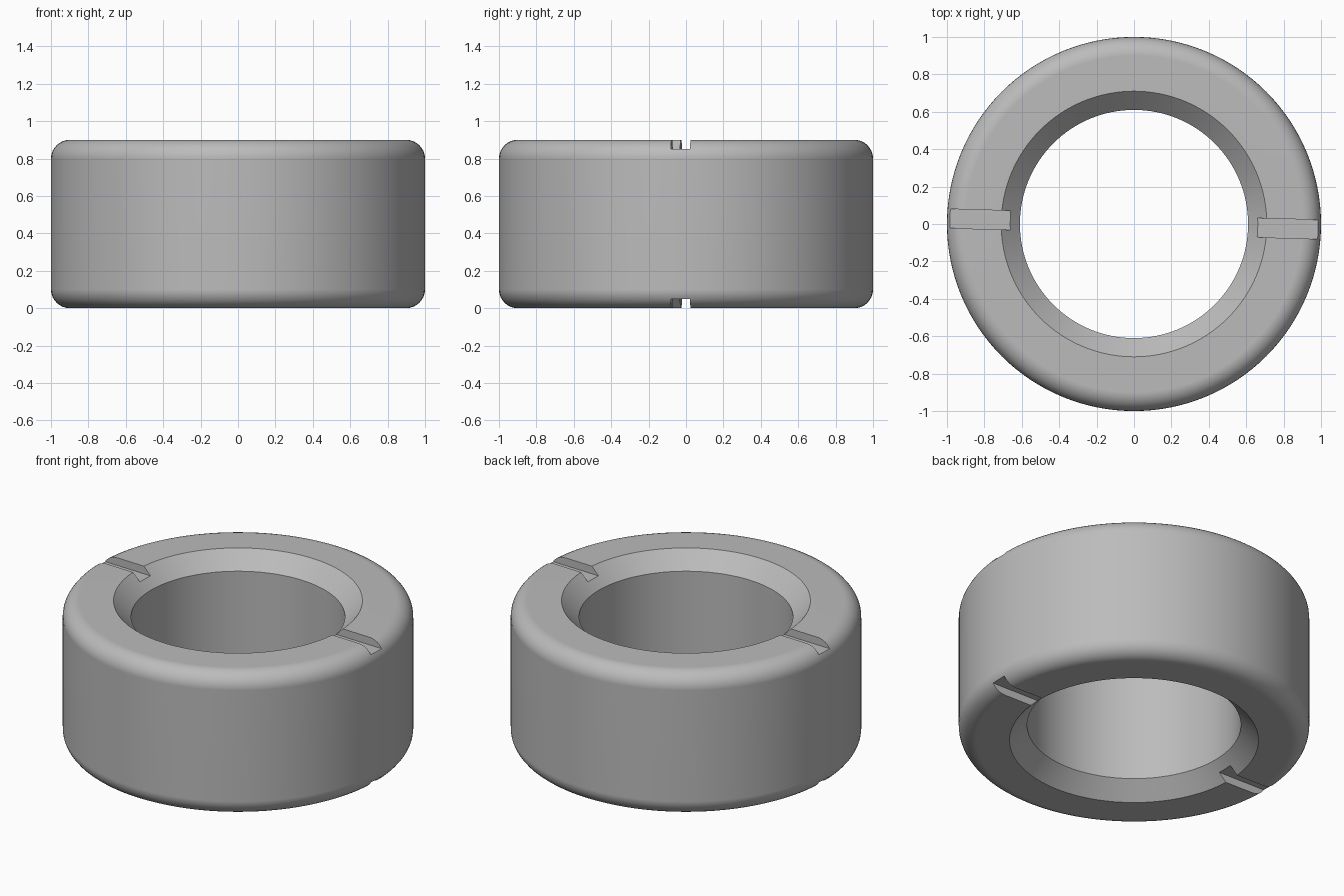
import bpy, bmesh
from math import sin, cos, pi, radians

OUTER, BORE, HEIGHT = 1.0, 0.61, 0.9
FILLET, CHAMFER = 0.1, 0.1
SLOT_WIDTH, SLOT_DEPTH = 0.102, 0.048
SEGMENTS, FILLET_STEPS = 128, 8

if "Cube" in bpy.data.objects:
    bpy.data.objects.remove(bpy.data.objects["Cube"])

# Single grey material
steel = bpy.data.materials.new("plain grey")
steel.use_nodes = True
grey = (0.5, 0.5, 0.5, 1)
steel.diffuse_color = grey
steel.node_tree.nodes["Principled BSDF"].inputs["Base Color"].default_value = grey


def fillet(cz, start):
    """Quarter round on the outer rim, running counter-clockwise."""
    angles = [start + pi / 2 * i / FILLET_STEPS for i in range(FILLET_STEPS + 1)]
    return [(OUTER - FILLET + FILLET * cos(a), cz + FILLET * sin(a)) for a in angles]


# Ring: closed cross-section revolved around z
profile = [(BORE, CHAMFER), (BORE + CHAMFER, 0)]
profile += fillet(FILLET, -pi / 2) + fillet(HEIGHT - FILLET, 0)
profile += [(BORE + CHAMFER, HEIGHT), (BORE, HEIGHT - CHAMFER)]

bm = bmesh.new()
verts = [bm.verts.new((r, 0, z)) for r, z in profile]
edges = [bm.edges.new((verts[i - 1], verts[i])) for i in range(len(verts))]
bmesh.ops.spin(bm, geom=verts + edges, cent=(0, 0, 0), axis=(0, 0, 1),
               angle=2 * pi, steps=SEGMENTS, use_merge=True)
bmesh.ops.remove_doubles(bm, verts=bm.verts, dist=0.0001)
bmesh.ops.recalc_face_normals(bm, faces=bm.faces)
mesh = bpy.data.meshes.new("ring")
bm.to_mesh(mesh)
bm.free()
mesh.materials.append(steel)
ring = bpy.data.objects.new("ring", mesh)
bpy.context.collection.objects.link(ring)

# Slots across the top and bottom faces, turned slightly off the x axis
cutters = []
for name, z in (("bottom_slot_cutter", 0), ("top_slot_cutter", HEIGHT)):
    bpy.ops.mesh.primitive_cube_add(size=1, location=(0, 0, z),
                                    rotation=(0, 0, radians(-1.7)))
    cutter = bpy.context.object
    cutter.name = name
    cutter.scale = (3, SLOT_WIDTH, 2 * SLOT_DEPTH)
    cutter.data.materials.append(steel)
    cutter.hide_render = True
    cutters.append(cutter)
    cut = ring.modifiers.new(name, 'BOOLEAN')
    cut.operation = 'DIFFERENCE'
    cut.solver = 'EXACT'
    cut.object = cutter

bpy.ops.object.select_all(action='DESELECT')
ring.select_set(True)
bpy.context.view_layer.objects.active = ring
for cutter in cutters:
    bpy.ops.object.modifier_apply(modifier=cutter.name)
    bpy.data.objects.remove(cutter)

# Smooth curved walls, crisp chamfers and slots
bpy.ops.object.shade_smooth_by_angle(angle=radians(25))
normals = ring.modifiers.new("flat_face_normals", 'WEIGHTED_NORMAL')
normals.keep_sharp = True
